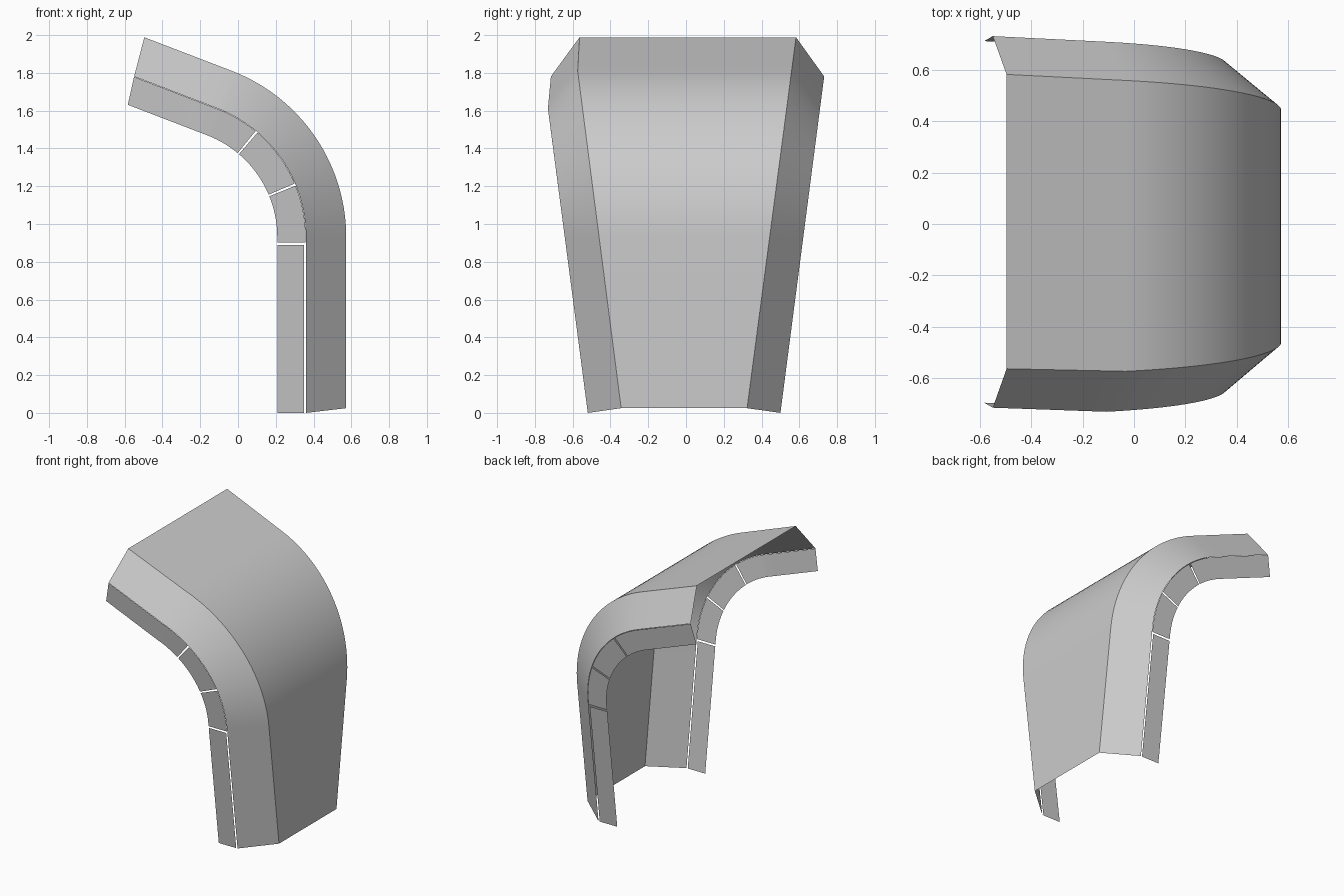
import bpy
import math

cube = bpy.data.objects.get("Cube")
if cube:
    bpy.data.objects.remove(cube)

grey = bpy.data.materials.new("light_grey")
grey.use_nodes = True
colour = (0.6, 0.6, 0.6, 1)
grey.diffuse_color = colour
grey.node_tree.nodes["Principled BSDF"].inputs["Base Color"].default_value = colour

# Bent path: an upright leg (s 0-1), an arc (s 1-2) and a sloping tail (s 2-3)
CX, CZ, BEND = -0.37, 0.93, math.radians(69)


def path(radius, foot, tail, s):
    if s < 1:
        return CX + radius, foot + (CZ - foot) * s
    a = BEND * min(s - 1, 1)
    t = tail * max(s - 2, 0)
    return (CX + radius * math.cos(a) - t * math.sin(a),
            CZ + radius * math.sin(a) + t * math.cos(a))


def panel_edge(side, s):
    x, z = path(0.943, 0.025, 0.497, s)
    if side > 0:
        return x, 0.32 + 0.132 * z, z
    return x, -(0.34 + 0.129 * z - 0.033 * max(s - 2, 0)), z


def flange_edge(side, s):
    x, z = path(0.73, 0.0, 0.473, s)
    if side > 0:
        return x, 0.50 + 0.13 * z, z
    return x, -(0.52 + 0.131 * z - 0.038 * max(s - 2, 0)), z


def lip_edge(side, s, depth):
    # the lip leans inwards as it drops below the flange
    _, y, z = flange_edge(side, s)
    x2, z2 = path(0.73 - depth, 0.0, 0.473 - 0.15 * depth, s)
    return x2, y - side * 0.13 * (z - z2), z2


def samples(start, end, count):
    return [start + (end - start) * i / count for i in range(count + 1)]


def strip(name, first, second, steps, flip=False):
    verts = [p for s in steps for p in (first(s), second(s))]
    faces = [(i, i + 1, i + 3, i + 2) for i in range(0, len(verts) - 2, 2)]
    if flip:
        faces = [f[::-1] for f in faces]
    mesh = bpy.data.meshes.new(name)
    mesh.from_pydata(verts, [], faces)
    mesh.materials.append(grey)
    mesh.shade_smooth()
    obj = bpy.data.objects.new(name, mesh)
    bpy.context.collection.objects.link(obj)


full = samples(0, 1, 4) + samples(1, 2, 28)[1:] + samples(2, 3, 4)[1:]

# Main curved panel
strip("main_panel", lambda s: panel_edge(-1, s), lambda s: panel_edge(1, s), full)

# Slanted flange and segmented lip on each side
gap = 0.007
cuts = [0, 0.963, 1 + 22.5 / 69, 1 + 50 / 69, 3]
for side, label in ((1, "back"), (-1, "front")):
    strip(label + "_flange", lambda s: panel_edge(side, s),
          lambda s: flange_edge(side, s), full, side < 0)
    for n in range(4):
        start = cuts[n] + (gap if n else 0)
        end = cuts[n + 1] - (gap if n < 3 else 0)
        inner = [s for s in full if start < s < end]
        top = 0.01 if n == 0 else 0.002
        strip(f"{label}_lip_{n + 1}", lambda s: lip_edge(side, s, top),
              lambda s: lip_edge(side, s, 0.152), [start] + inner + [end], side < 0)
